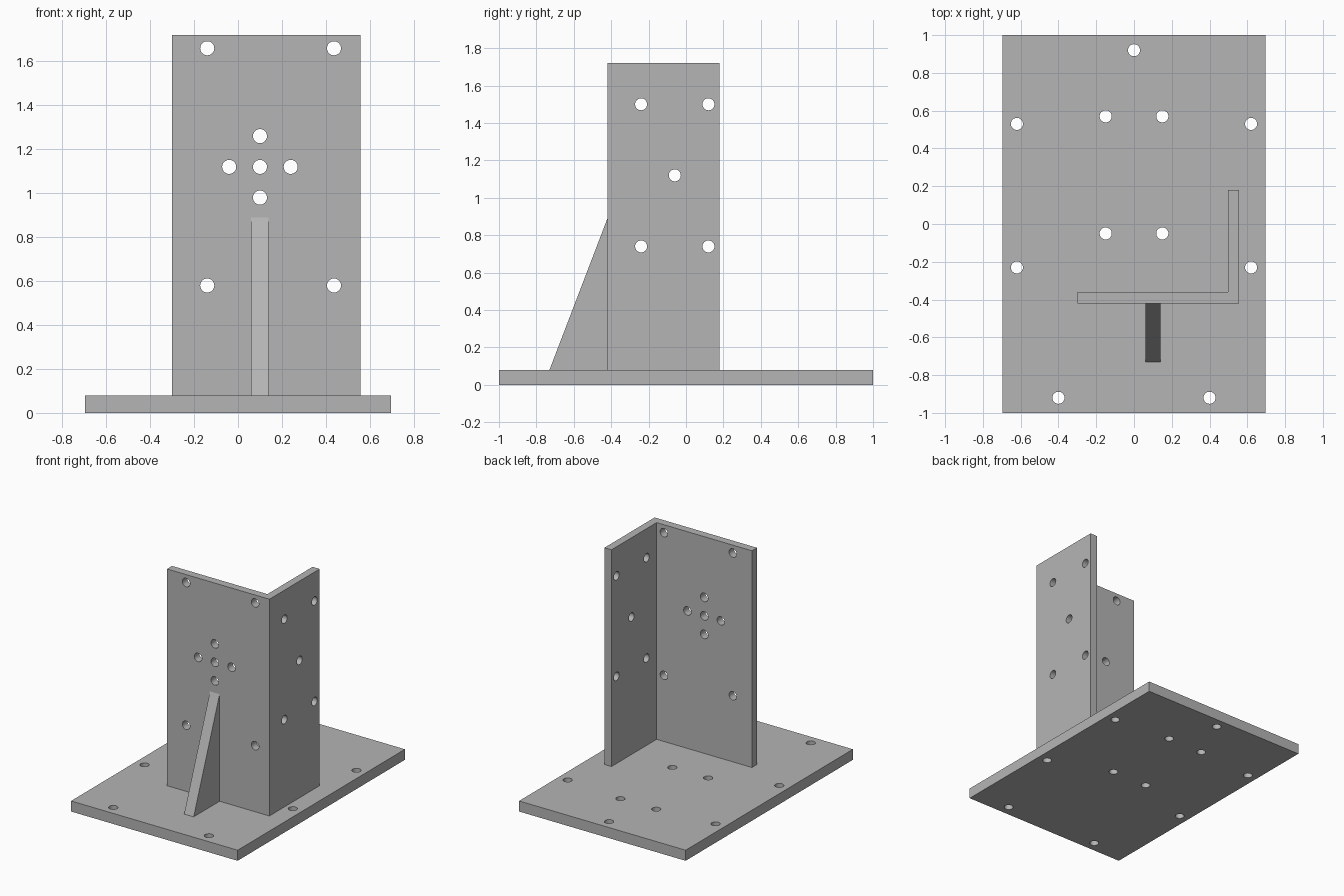
import bpy
import bmesh
import math
from mathutils import Matrix, Vector

cube = bpy.data.objects.get("Cube")
if cube:
    bpy.data.objects.remove(cube, do_unlink=True)

steel = bpy.data.materials.new("grey_steel")
steel.use_nodes = True
grey = (0.46, 0.46, 0.46, 1)
steel.diffuse_color = grey
steel.node_tree.nodes["Principled BSDF"].inputs["Base Color"].default_value = grey

HOLE_RADIUS = 0.032
BASE_TOP = 0.08
WALL_TOP = 1.72


def add_object(name, bm):
    bmesh.ops.recalc_face_normals(bm, faces=bm.faces)
    mesh = bpy.data.meshes.new(name)
    bm.to_mesh(mesh)
    bm.free()
    obj = bpy.data.objects.new(name, mesh)
    bpy.context.collection.objects.link(obj)
    mesh.materials.append(steel)
    return obj


def extrude_profile(name, points, offset):
    """Sweep a closed outline along an offset vector."""
    bm = bmesh.new()
    face = bm.faces.new([bm.verts.new(p) for p in points])
    result = bmesh.ops.extrude_face_region(bm, geom=[face], use_keep_orig=True)
    moved = [g for g in result["geom"] if isinstance(g, bmesh.types.BMVert)]
    bmesh.ops.translate(bm, verts=moved, vec=offset)
    return add_object(name, bm)


def drill(obj, centres, axis, depth=0.2):
    """Cut round holes through a part along an axis."""
    bm = bmesh.new()
    turn = Vector((0, 0, 1)).rotation_difference(Vector(axis)).to_matrix().to_4x4()
    for centre in centres:
        bmesh.ops.create_cone(bm, cap_ends=True, segments=32, radius1=HOLE_RADIUS,
                              radius2=HOLE_RADIUS, depth=depth,
                              matrix=Matrix.Translation(centre) @ turn)
    cutter = add_object("hole_cutter", bm)
    cutter.hide_render = True
    mod = obj.modifiers.new("holes", "BOOLEAN")
    mod.operation = "DIFFERENCE"
    mod.solver = "EXACT"
    mod.object = cutter
    bpy.context.view_layer.objects.active = obj
    bpy.ops.object.modifier_apply(modifier=mod.name)
    bpy.data.objects.remove(cutter, do_unlink=True)


def smooth_holes(obj):
    bpy.ops.object.select_all(action="DESELECT")
    obj.select_set(True)
    bpy.context.view_layer.objects.active = obj
    bpy.ops.object.shade_smooth_by_angle(angle=math.radians(30))


# Base plate with mirrored mounting holes
w = 0.697
base = extrude_profile("base_plate", [(-w, -1, 0), (w, -1, 0), (w, 1, 0), (-w, 1, 0)],
                       (0, 0, BASE_TOP))
pairs = [(0.62, 0.53), (0.15, 0.57), (0.15, -0.05), (0.62, -0.23), (0.4, -0.92)]
base_holes = [(0, 0.92, 0.04)]
for x, y in pairs:
    base_holes += [(x, y, 0.04), (-x, y, 0.04)]
drill(base, base_holes, (0, 0, 1))

# Upright L-shaped bracket
outline = [(-0.3, -0.42), (0.557, -0.42), (0.557, 0.18),
           (0.498, 0.18), (0.498, -0.36), (-0.3, -0.36)]
bracket = extrude_profile("angle_bracket", [(x, y, BASE_TOP) for x, y in outline],
                          (0, 0, WALL_TOP - BASE_TOP))

# Front wall: four corner holes and a central cross
front = [(x, -0.39, z) for x in (-0.14, 0.437) for z in (0.58, 1.66)]
front += [(0.1 + dx, -0.39, 1.12 + dz)
          for dx, dz in ((0, 0), (0.14, 0), (-0.14, 0), (0, 0.14), (0, -0.14))]
drill(bracket, front, (0, 1, 0))

# Side wall: four corner holes and one in the middle
side = [(0.527, y, z) for y in (-0.24, 0.12) for z in (0.74, 1.5)]
side.append((0.527, -0.06, 1.12))
drill(bracket, side, (1, 0, 0))

# Triangular brace in front of the wall
brace = extrude_profile("front_gusset",
                        [(0.06, -0.73, BASE_TOP), (0.06, -0.42, BASE_TOP), (0.06, -0.42, 0.89)],
                        (0.08, 0, 0))

for part in (base, bracket):
    smooth_holes(part)
